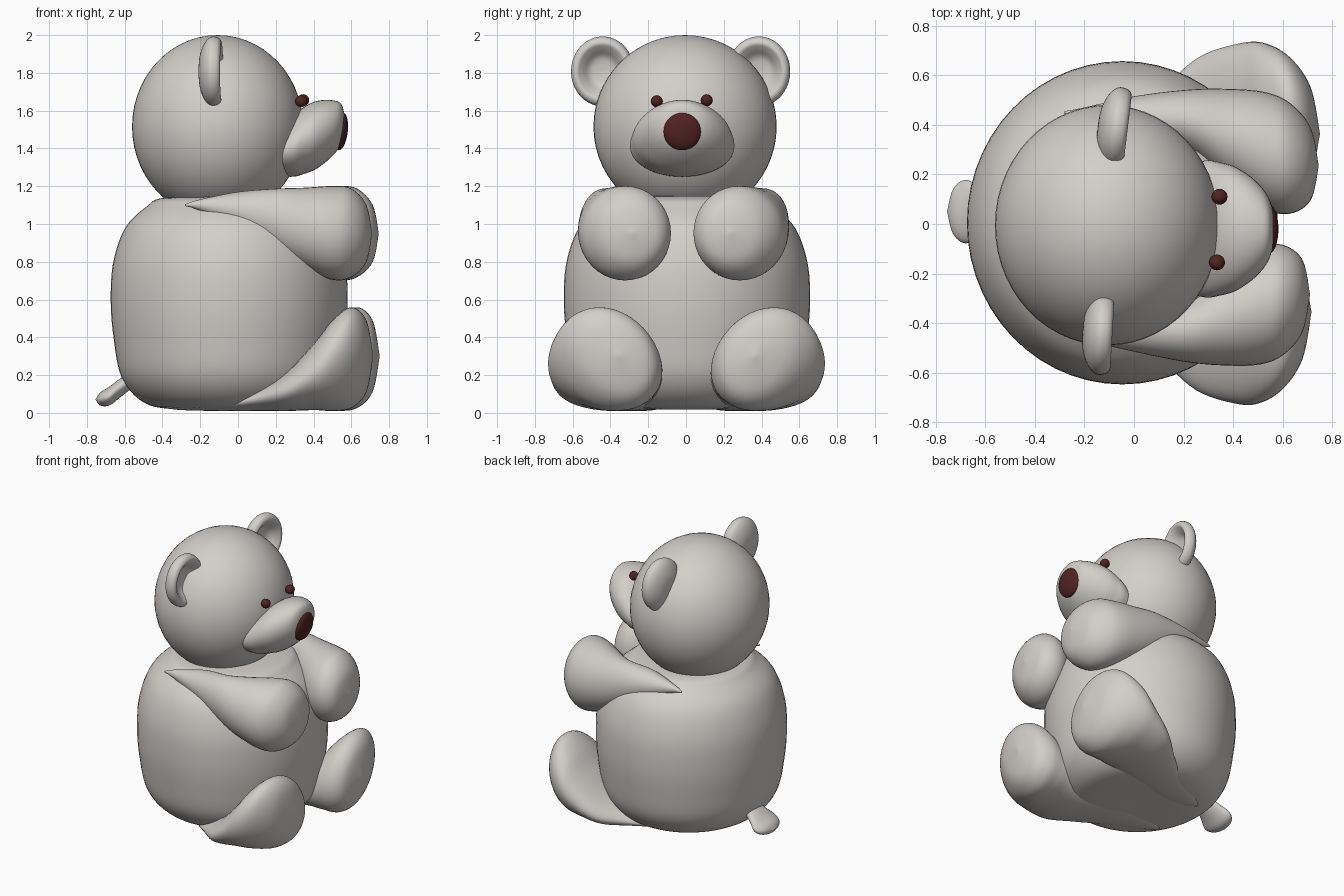
import bpy, bmesh, math
from mathutils import Matrix, Vector

if "Cube" in bpy.data.objects:
    bpy.data.objects.remove(bpy.data.objects["Cube"])


def material(name, rgb):
    m = bpy.data.materials.new(name)
    m.diffuse_color = (*rgb, 1)
    m.use_nodes = True
    m.node_tree.nodes["Principled BSDF"].inputs["Base Color"].default_value = m.diffuse_color
    return m


GREY = material("warm grey", (0.65, 0.62, 0.59))
DARK = material("dark red brown", (0.085, 0.016, 0.016))


def finish(name, bm, mat):
    bmesh.ops.recalc_face_normals(bm, faces=bm.faces)
    for f in bm.faces:
        f.smooth = True
    me = bpy.data.meshes.new(name)
    bm.to_mesh(me)
    bm.free()
    me.materials.append(mat)
    ob = bpy.data.objects.new(name, me)
    bpy.context.collection.objects.link(ob)
    return ob


def smooth_path(pts, steps=6):
    """Catmull-Rom interpolation of station tuples."""
    out = []
    n = len(pts)
    for i in range(n - 1):
        a, b, c, d = (pts[max(i - 1, 0)], pts[i], pts[i + 1], pts[min(i + 2, n - 1)])
        for k in range(steps):
            t = k / steps
            out.append([0.5 * (2 * q + (r - p) * t + (2 * p - 5 * q + 4 * r - s) * t * t
                               + (3 * q - p - 3 * r + s) * t ** 3)
                        for p, q, r, s in zip(a, b, c, d)])
    out.append(list(pts[-1]))
    return out


def loft(name, stations, mat, skew=0, vertical=False, turn=0, sides=40):
    """Elliptical rings; station = (along, centre1, radius1, centre2, radius2)."""
    bm = bmesh.new()
    rings = []
    for u, c1, r1, c2, r2 in smooth_path(stations):
        ring = []
        for j in range(sides):
            a = 2 * math.pi * j / sides
            q = max(r2, 0.001) * math.sin(a)
            p = c1 + max(r1, 0.001) * math.cos(a) + skew * q
            co = (p, c2 + q, u) if vertical else (u, p, c2 + q)
            ring.append(bm.verts.new(co))
        rings.append(ring)
    for r, s in zip(rings, rings[1:]):
        for j in range(sides):
            k = (j + 1) % sides
            bm.faces.new((r[j], r[k], s[k], s[j]))
    bm.faces.new(rings[0])
    bm.faces.new(rings[-1])
    if turn:
        mid = Vector((stations[0][0], stations[0][1], stations[0][3]))
        bmesh.ops.rotate(bm, verts=bm.verts, cent=mid, matrix=Matrix.Rotation(turn, 3, 'Z'))
    return finish(name, bm, mat)


def ball(name, loc, radii, mat, tilt=0, seg=48):
    bm = bmesh.new()
    mtx = (Matrix.Translation(loc) @ Matrix.Rotation(tilt, 4, 'Y')
           @ Matrix.Diagonal((*radii, 1)))
    bmesh.ops.create_uvsphere(bm, u_segments=seg, v_segments=seg // 2, radius=1, matrix=mtx)
    return finish(name, bm, mat)


# Body: rounded barrel
profile = [(0.02, 0), (0.02, 0.3), (0.06, 0.46), (0.19, 0.57), (0.4, 0.612), (0.6, 0.627),
           (0.8, 0.613), (0.98, 0.55), (1.09, 0.44), (1.14, 0.34), (1.16, 0)]
loft("body", [(z, -0.047, r, 0.005, r * 1.04) for z, r in profile], GREY, vertical=True, sides=56)

# Head, muzzle, nose
ball("head", (-0.108, -0.005, 1.515), (0.453, 0.485, 0.485), GREY, seg=56)
muzzle = [(0.15, 0.24, 1.26, 1.46), (0.28, 0.275, 1.25, 1.56), (0.35, 0.268, 1.265, 1.62),
          (0.42, 0.245, 1.295, 1.652), (0.5, 0.185, 1.36, 1.655), (0.55, 0.11, 1.43, 1.63),
          (0.57, 0.0, 1.53, 1.53)]
loft("muzzle", [(x, -0.02, ry, (a + b) / 2, (b - a) / 2) for x, ry, a, b in muzzle], GREY)
ball("nose", (0.545, -0.02, 1.49), (0.036, 0.1, 0.1), DARK, tilt=0.12, seg=32)

# Eyes
ball("eye_left", (0.345, 0.11, 1.655), (0.032, 0.032, 0.032), DARK, seg=20)
ball("eye_right", (0.335, -0.155, 1.65), (0.032, 0.032, 0.032), DARK, seg=20)

# Ears: dished discs, hollow towards the face
dish = [(-0.062, 0), (-0.055, 0.08), (-0.03, 0.145), (0.005, 0.178), (0.045, 0.172),
        (0.06, 0.145), (0.04, 0.115), (0.0, 0.07), (-0.012, 0)]
for side, cx, cy, turn in (("left", -0.085, 0.395, -0.12), ("right", -0.147, -0.437, -0.06)):
    loft("ear_" + side, [(cx + x, cy, r * 0.93, 1.808, r * 1.03) for x, r in dish],
         GREY, turn=turn)

# Arms and legs: teardrops thickening forwards; dx, dy reposition the left pair
arm = [(-0.28, 0.45, 0.005, 1.1, 0.005), (-0.2, 0.44, 0.03, 1.1, 0.03),
       (0.0, 0.42, 0.095, 1.07, 0.1), (0.2, 0.43, 0.125, 1.022, 0.165),
       (0.35, 0.385, 0.185, 0.98, 0.212), (0.5, 0.333, 0.235, 0.953, 0.248),
       (0.6, 0.307, 0.223, 0.953, 0.235), (0.68, 0.29, 0.145, 0.95, 0.15),
       (0.71, 0.285, 0, 0.95, 0)]
leg = [(-0.38, 0.2, 0.01, 0.03, 0.005), (-0.3, 0.21, 0.06, 0.03, 0.015),
       (-0.1, 0.25, 0.13, 0.04, 0.03), (0.1, 0.33, 0.21, 0.07, 0.06),
       (0.25, 0.4, 0.27, 0.11, 0.1), (0.4, 0.425, 0.295, 0.19, 0.175),
       (0.5, 0.425, 0.295, 0.25, 0.24), (0.6, 0.4, 0.26, 0.292, 0.267),
       (0.68, 0.37, 0.17, 0.3, 0.19), (0.716, 0.355, 0, 0.3, 0)]


def limb(name, stations, s, dx, dy, skew):
    pts = []
    for x, y, ry, z, rz in stations:
        t = max(0, x) / 0.71
        pts.append((x + dx * t, s * (y + dy * t), ry, z, rz))
    loft(name, pts, GREY, skew=s * skew)


limb("arm_right", arm, -1, 0, 0, 0)
limb("arm_left", arm, 1, 0.035, -0.05, 0)
limb("leg_right", leg, -1, 0, 0, 0.22)
limb("leg_left", leg, 1, 0.034, 0.008, 0.22)

# Tail: small flattened drop at the back
loft("tail", [(-0.754, 0.05, 0, 0.07, 0), (-0.73, 0.05, 0.09, 0.073, 0.034),
              (-0.68, 0.05, 0.128, 0.09, 0.05), (-0.62, 0.05, 0.1, 0.135, 0.05),
              (-0.53, 0.05, 0.06, 0.2, 0.045)], GREY)
